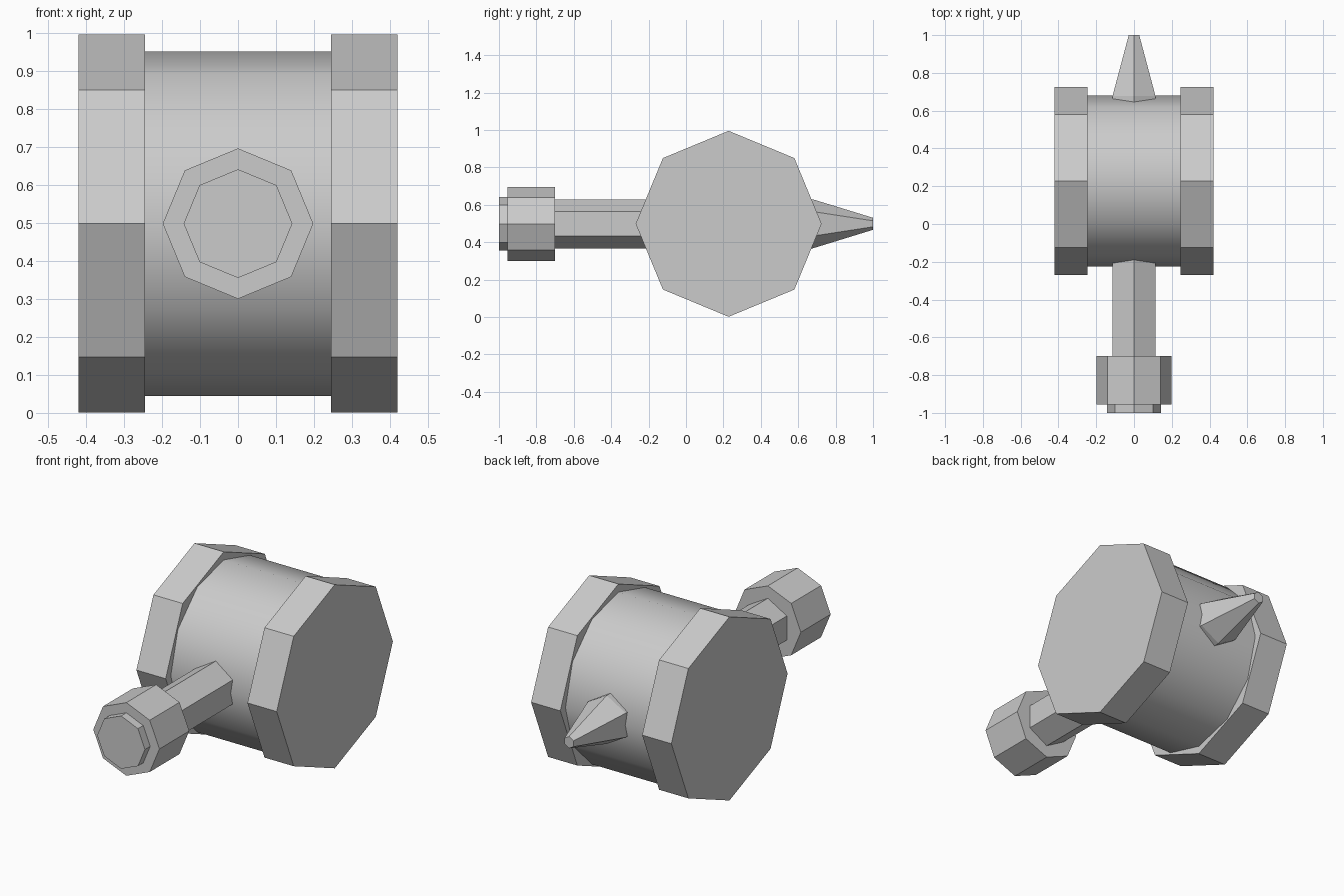
import bpy, bmesh
from math import sin, cos, tau, radians

if "Cube" in bpy.data.objects:
    bpy.data.objects.remove(bpy.data.objects["Cube"])

CY, CZ = 0.228, 0.498   # centre of the hammer head


def prism(name, axis, sides, rings, smooth=False):
    """Closed solid from (position along axis, radius) rings, one corner on +z."""
    bm = bmesh.new()
    loops = []
    for pos, r in rings:
        loop = []
        for i in range(sides):
            a, b = r * sin(tau * i / sides), r * cos(tau * i / sides)
            co = (pos, CY + a, CZ + b) if axis == 'x' else (a, pos, CZ + b)
            loop.append(bm.verts.new(co))
        loops.append(loop)
    for lo, hi in zip(loops, loops[1:]):
        for i in range(sides):
            j = (i + 1) % sides
            bm.faces.new((lo[i], lo[j], hi[j], hi[i]))
    bm.faces.new(loops[0])
    bm.faces.new(loops[-1])
    bmesh.ops.recalc_face_normals(bm, faces=bm.faces)
    mesh = bpy.data.meshes.new(name)
    bm.to_mesh(mesh)
    bm.free()
    ob = bpy.data.objects.new(name, mesh)
    bpy.context.collection.objects.link(ob)
    if smooth:
        bpy.ops.object.select_all(action='DESELECT')
        ob.select_set(True)
        bpy.context.view_layer.objects.active = ob
        bpy.ops.object.shade_smooth_by_angle(angle=radians(40))
    return ob


# Head: smooth twelve-sided barrel between two octagonal end bands
prism("head_barrel", 'x', 12, [(-0.25, 0.453), (0.25, 0.453)], smooth=True)
for side, s in (("left", -1), ("right", 1)):
    prism("head_band_" + side, 'x', 8, [(s * 0.245, 0.497), (s * 0.42, 0.497)])

# Hexagonal shaft through the head, tapering to the spike at the back
prism("shaft_and_spike", 'y', 6, [(-0.72, 0.131), (0.678, 0.131), (1.0, 0.032)])

# Octagonal pommel with a smaller stepped end
prism("pommel", 'y', 8, [(-1.0, 0.143), (-0.955, 0.143), (-0.955, 0.198), (-0.70, 0.198)])
